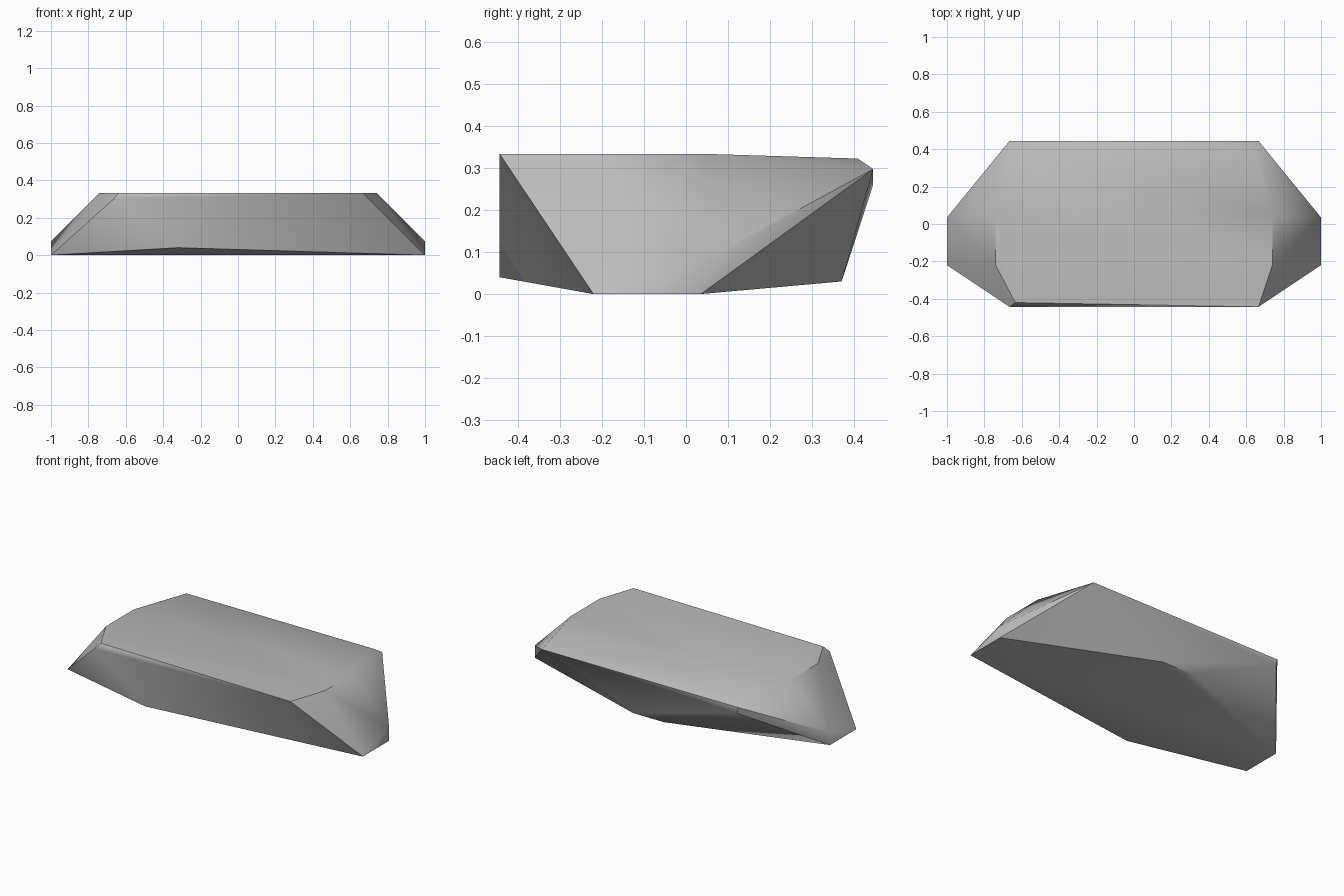
import bpy
import bmesh
import math

cube = bpy.data.objects.get("Cube")
if cube:
    bpy.data.objects.remove(cube, do_unlink=True)

grey = bpy.data.materials.new("stone grey")
grey.use_nodes = True
colour = (0.5, 0.5, 0.5, 1)
grey.diffuse_color = colour
grey.node_tree.nodes["Principled BSDF"].inputs["Base Color"].default_value = colour

# Corners shared by both ends of the slab
paired = [
    (0.74, -0.22, 0.333), (0.74, 0.05, 0.333), (0.635, 0.408, 0.322),
    (0.665, 0.445, 0.297), (1, -0.22, 0), (1, 0.035, 0), (1, 0.035, 0.075),
]
# Irregular chips along the front, back and underside
single = [
    (0.665, -0.443, 0.333), (-0.635, -0.42, 0.333), (-0.665, -0.443, 0.30),
    (-0.32, -0.443, 0.04), (0.1, 0.37, 0.03), (-0.11, 0.37, 0.03),
    (-0.655, 0.445, 0.26),
]
corners = [(s * x, y, z) for x, y, z in paired for s in (1, -1)] + single

# Wrap the corners in a faceted stone
bm = bmesh.new()
for co in corners:
    bm.verts.new(co)
bmesh.ops.convex_hull(bm, input=list(bm.verts))
bmesh.ops.delete(bm, geom=[v for v in bm.verts if not v.link_faces], context="VERTS")
bmesh.ops.dissolve_limit(bm, angle_limit=math.radians(0.3),
                         verts=list(bm.verts), edges=list(bm.edges))
bmesh.ops.recalc_face_normals(bm, faces=list(bm.faces))
mesh = bpy.data.meshes.new("stone_slab")
bm.to_mesh(mesh)
bm.free()
mesh.materials.append(grey)
slab = bpy.data.objects.new("stone_slab", mesh)
bpy.context.collection.objects.link(slab)

# Soft shading over shallow facets, crisp at the edges
bpy.context.view_layer.objects.active = slab
slab.select_set(True)
bpy.ops.object.shade_smooth_by_angle(angle=math.radians(40))
